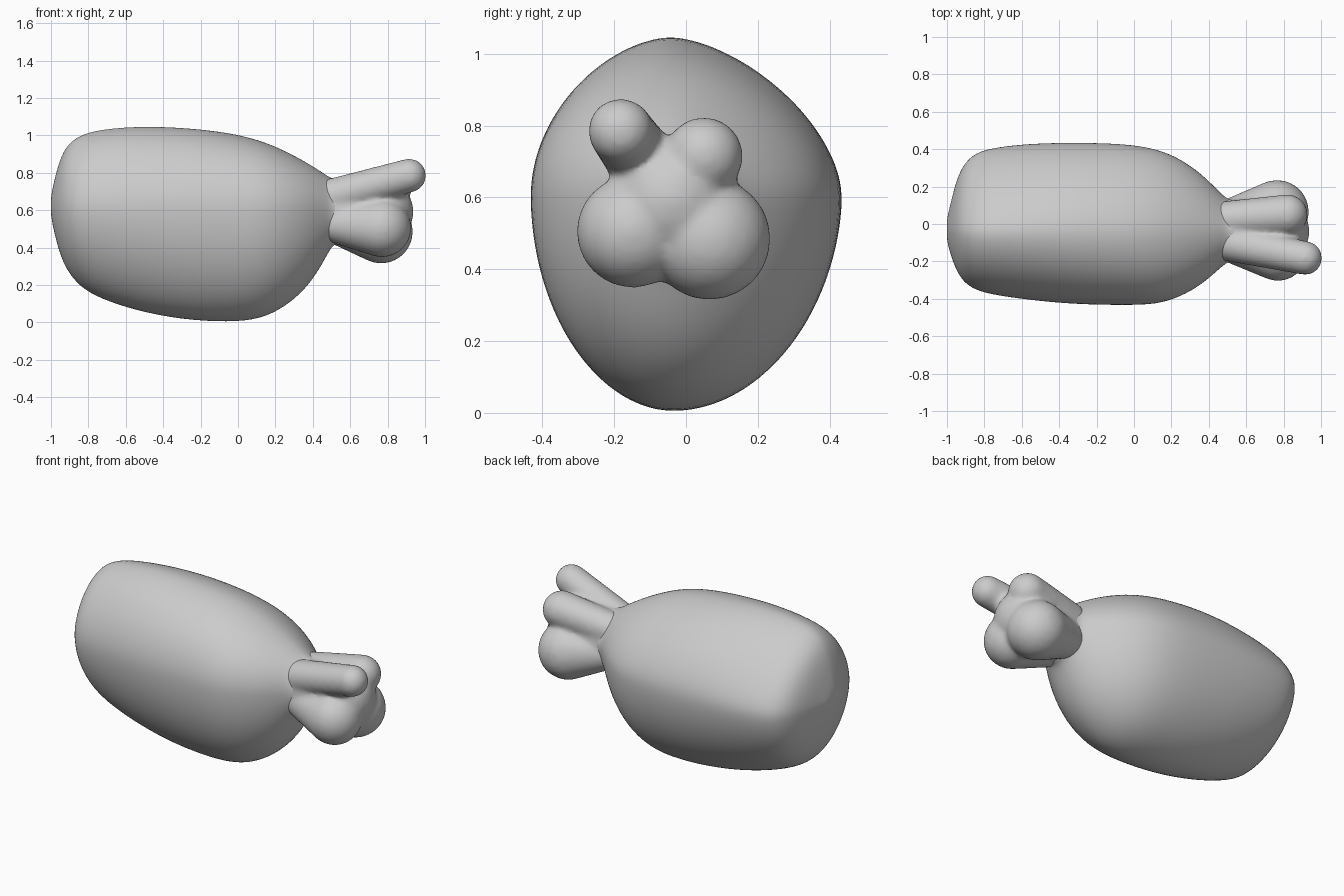
import bpy, bmesh, math
from mathutils import Vector

if "Cube" in bpy.data.objects:
    bpy.data.objects.remove(bpy.data.objects["Cube"])

# Body stations: x, z top, z bottom, y min, y max, rear sharpness
STATIONS = [
    (-1.0, 0.67, 0.57, -0.09, 0.03, 1), (-0.985, 0.75, 0.49, -0.15, 0.09, 1),
    (-0.96, 0.85, 0.39, -0.225, 0.20, 1), (-0.925, 0.935, 0.295, -0.295, 0.30, 1),
    (-0.87, 0.99, 0.215, -0.345, 0.37, 1), (-0.78, 1.03, 0.14, -0.377, 0.41, 1),
    (-0.55, 1.053, 0.06, -0.41, 0.435, 0.8), (-0.3, 1.045, 0.012, -0.432, 0.438, 0.5),
    (-0.05, 1.018, -0.002, -0.435, 0.432, 0.25), (0.12, 0.975, 0.015, -0.432, 0.405, 0.1),
    (0.25, 0.92, 0.08, -0.39, 0.35, 0), (0.36, 0.86, 0.175, -0.325, 0.27, 0),
    (0.44, 0.81, 0.29, -0.255, 0.19, 0), (0.49, 0.775, 0.39, -0.21, 0.14, 0),
    (0.52, 0.765, 0.42, -0.198, 0.13, 0), (0.55, 0.765, 0.425, -0.19, 0.125, 0),
]
SEG = 40


def ring(x, top, bottom, y0, y1, sharp):
    """Four-quadrant superellipse with its own exponent per quadrant."""
    zc = 0.6 + 0.02 * sharp
    yc = -0.035
    pts = []
    for i in range(SEG):
        a = 2 * math.pi * i / SEG
        c, s = math.cos(a), math.sin(a)
        if s >= 0:
            n = 1.95 - 0.55 * sharp if c >= 0 else 2.0 - 0.25 * sharp
        else:
            n = 2.0 - 0.2 * sharp
        if s >= 0 and c >= 0:
            n = min(n, 1.65)
        r = (abs(c) ** n + abs(s) ** n) ** (-1 / n)
        y = yc + r * c * ((y1 - yc) if c >= 0 else (yc - y0))
        z = zc + r * s * ((top - zc) if s >= 0 else (zc - bottom))
        pts.append(Vector((x, y, z)))
    return pts


def finish(bm, name):
    bmesh.ops.recalc_face_normals(bm, faces=bm.faces)
    me = bpy.data.meshes.new(name)
    bm.to_mesh(me)
    bm.free()
    for p in me.polygons:
        p.use_smooth = True
    ob = bpy.data.objects.new(name, me)
    bpy.context.collection.objects.link(ob)
    return ob


# Body: loft through the stations
bm = bmesh.new()
rings = [[bm.verts.new(p) for p in ring(*s)] for s in STATIONS]
for a, b in zip(rings, rings[1:]):
    for i in range(SEG):
        j = (i + 1) % SEG
        bm.faces.new((a[i], a[j], b[j], b[i]))
for end in (rings[0], rings[-1]):
    hub = bm.verts.new(sum((v.co for v in end), Vector()) / SEG)
    for i in range(SEG):
        bm.faces.new((end[i], end[(i + 1) % SEG], hub))
body = finish(bm, "body")
sub = body.modifiers.new("smooth_surface", 'SUBSURF')
sub.levels = sub.render_levels = 2

# Knotted end: tapered lobes fused into one soft surface
# Each lobe: start, start radius, end, end radius
LOBES = [
    ((0.50, -0.10, 0.67), 0.100, (0.915, -0.182, 0.785), 0.092),   # upper spike
    ((0.50, 0.025, 0.67), 0.100, (0.82, 0.050, 0.715), 0.110),     # upper lobe
    ((0.50, -0.10, 0.53), 0.100, (0.77, -0.148, 0.505), 0.158),    # lower near lobe
    ((0.50, 0.03, 0.53), 0.100, (0.765, 0.065, 0.485), 0.172),     # lower far lobe
    ((0.50, -0.035, 0.595), 0.165, (0.76, -0.04, 0.59), 0.18),     # core
]
bm = bmesh.new()
for p, r0, q, r1 in LOBES:
    p, q = Vector(p), Vector(q)
    for k in range(13):
        t = k / 12
        made = bmesh.ops.create_icosphere(bm, subdivisions=3, radius=r0 + (r1 - r0) * t)
        bmesh.ops.translate(bm, verts=made["verts"], vec=p.lerp(q, t))
knot = finish(bm, "end_knot")
rm = knot.modifiers.new("fuse", 'REMESH')
rm.mode = 'VOXEL'
rm.voxel_size = 0.012
rm.use_smooth_shade = True
sm = knot.modifiers.new("soften", 'SMOOTH')
sm.factor = 0.5
sm.iterations = 18
